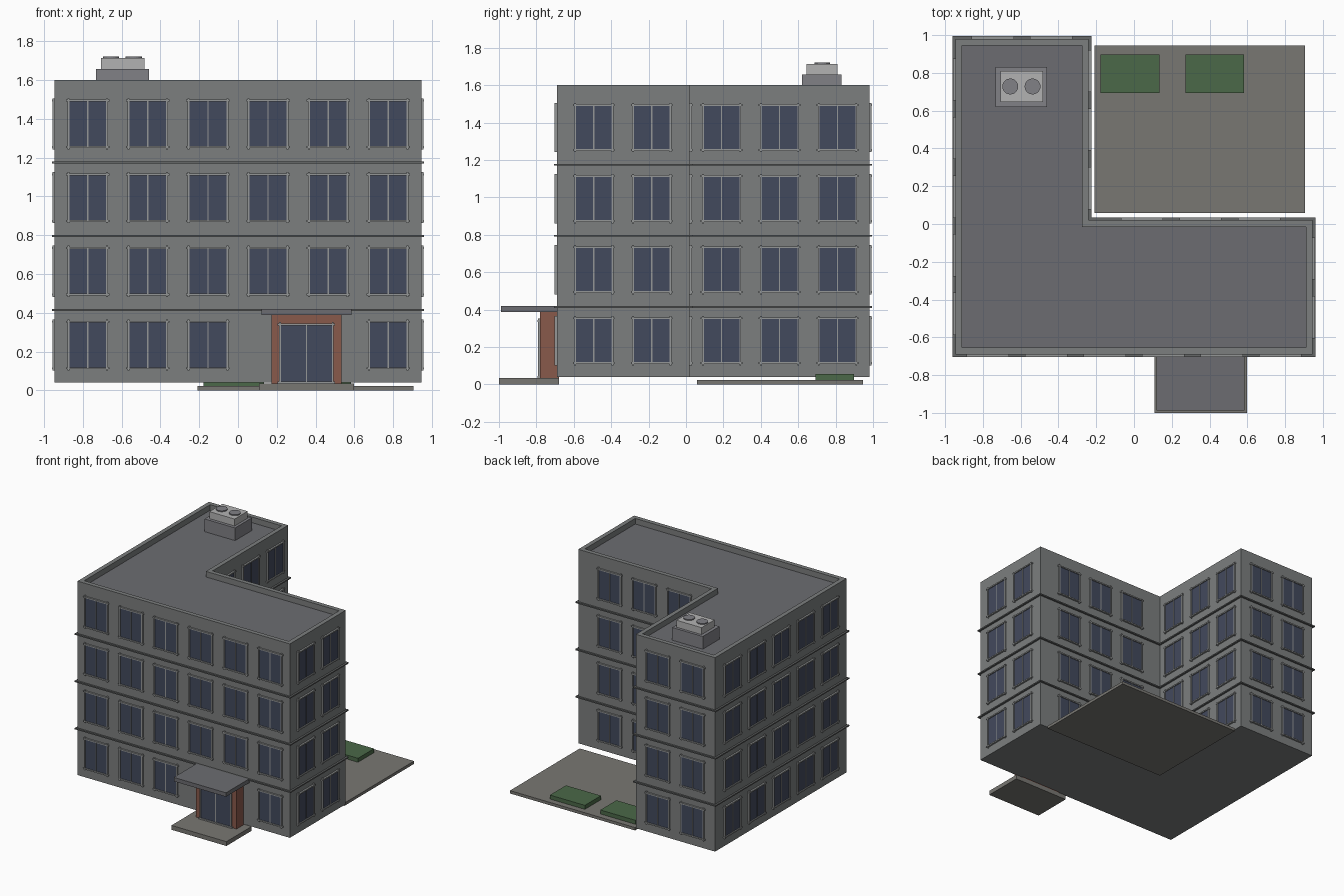
import bpy, bmesh, math
from mathutils import Matrix, Vector

if "Cube" in bpy.data.objects:
    bpy.data.objects.remove(bpy.data.objects["Cube"])


def mat(name, r, g, b):
    m = bpy.data.materials.new(name)
    m.diffuse_color = (r, g, b, 1)
    m.use_nodes = True
    m.node_tree.nodes["Principled BSDF"].inputs["Base Color"].default_value = m.diffuse_color
    return m


WALL = mat("wall_grey", .20, .21, .21)
ROOF = mat("roof_grey", .15, .152, .165)
TRIM = mat("trim_grey", .13, .135, .135)
GLASS = mat("glass_blue", .055, .068, .11)
FRAME = mat("frame_grey", .30, .31, .31)
BRICK = mat("portal_brown", .25, .10, .07)
PAVE = mat("paving", .19, .185, .17)
GREEN = mat("planting", .07, .14, .065)
METAL = mat("metal_grey", .45, .45, .45)
DUCT = mat("duct_grey", .22, .22, .24)


def finish(name, bm, material):
    bmesh.ops.recalc_face_normals(bm, faces=bm.faces)
    me = bpy.data.meshes.new(name)
    bm.to_mesh(me)
    bm.free()
    me.materials.append(material)
    ob = bpy.data.objects.new(name, me)
    bpy.context.collection.objects.link(ob)
    return ob


def add_box(bm, lo, hi, mx=Matrix()):
    lo, hi = Vector(lo), Vector(hi)
    m = mx @ Matrix.Translation((lo + hi) / 2) @ Matrix.Diagonal((*(hi - lo), 1))
    bmesh.ops.create_cube(bm, size=1, matrix=m)


def box(name, lo, hi, material):
    bm = bmesh.new()
    add_box(bm, lo, hi)
    return finish(name, bm, material)


# L-shaped outline, grown outward by o
X0, X1, XI = -.945, .945, -.24
Y0, Y1, YI = -.69, .98, .02


def outline(o):
    return [(X0 - o, Y0 - o), (X1 + o, Y0 - o), (X1 + o, YI + o),
            (XI + o, YI + o), (XI + o, Y1 + o), (X0 - o, Y1 + o)]


def slab(name, o, z0, z1, material):
    bm = bmesh.new()
    f = bm.faces.new([bm.verts.new((x, y, z0)) for x, y in outline(o)])
    g = bmesh.ops.extrude_face_region(bm, geom=[f])["geom"]
    bmesh.ops.translate(bm, vec=(0, 0, z1 - z0),
                        verts=[v for v in g if isinstance(v, bmesh.types.BMVert)])
    # extrude_face_region removes the source face: cap the bottom again if open
    bmesh.ops.holes_fill(bm, edges=[e for e in bm.edges if e.is_boundary])
    return finish(name, bm, material)


def ring(name, o_in, o_out, z0, z1, material):
    bm = bmesh.new()
    loops = [[bm.verts.new((x, y, z)) for x, y in outline(o)]
             for o, z in ((o_in, z0), (o_out, z0), (o_out, z1), (o_in, z1))]
    for k in range(4):
        a, b = loops[k], loops[(k + 1) % 4]
        for i in range(6):
            j = (i + 1) % 6
            bm.faces.new((a[i], a[j], b[j], b[i]))
    return finish(name, bm, material)


# Building body, roof, parapet and floor bands
slab("building_body", 0, .04, 1.545, WALL)
slab("roof_deck", -.03, 1.54, 1.555, ROOF)
ring("parapet", -.035, 0, 1.545, 1.60, WALL)
for k in range(3):
    z = .415 + .38 * k
    ring(f"floor_band_{k + 1}", -.005, .015, z - .005, z + .005, TRIM)


# Glazed opening: pane, four overlapping frame bars and a centre mullion
def opening(glass, frame, mx, x, z, w, h):
    a, b, e, t = w / 2, h / 2, .012, .005
    add_box(glass, (x - a, -.006, z - b), (x + a, .004, z + b), mx)
    for s in (-1, 1):
        add_box(frame, (x + s * a - t, -.012, z - b - e), (x + s * a + t, .003, z + b + e), mx)
        add_box(frame, (x - a - e, -.014, z + s * b - t), (x + a + e, .003, z + s * b + t), mx)
    add_box(frame, (x - .003, -.010, z - b), (x + .003, .003, z + b), mx)


# Windows: facade name, centre of the wall, turn about z, columns
FACADES = [("front", 0, Y0, 0, 6), ("right_end", X1, -.338, 90, 2),
           ("court_side", XI, .5, 90, 3), ("court_back", (XI + X1) / 2, YI, 180, 3),
           ("back_end", (X0 + XI) / 2, Y1, 180, 2), ("left", X0, (Y0 + Y1) / 2, -90, 5)]
for name, cx, cy, ang, n in FACADES:
    mx = Matrix.Translation((cx, cy, 0)) @ Matrix.Rotation(math.radians(ang), 4, 'Z')
    glass, frame = bmesh.new(), bmesh.new()
    for row in range(4):
        for col in range(n):
            if name == "front" and row == 0 and col in (3, 4):
                continue  # room for the entrance
            opening(glass, frame, mx, (col - (n - 1) / 2) * .31, .234 + .38 * row, .20, .24)
    finish(name + "_window_glass", glass, GLASS)
    finish(name + "_window_frames", frame, FRAME)

# Entrance: portal block, door, canopy and step
box("entrance_portal", (.172, -.78, .035), (.533, -.68, .388), BRICK)
glass, frame = bmesh.new(), bmesh.new()
opening(glass, frame, Matrix.Translation((0, -.78, 0)), .3525, .19, .272, .30)
finish("door_glass", glass, GLASS)
finish("door_frame", frame, FRAME)
box("entrance_canopy", (.12, -.988, .388), (.585, -.68, .42), ROOF)
box("entrance_step", (.108, -1, 0), (.597, -.68, .035), PAVE)

# Courtyard paving with two planters
box("courtyard", (-.208, .058, 0), (.905, .945, .023), PAVE)
for i, x in enumerate((-.177, .272)):
    box(f"planter_{i + 1}", (x, .693, .02), (x + .311, .897, .055), GREEN)

# Rooftop ventilation unit with two fans
box("vent_base", (-.732, .62, 1.55), (-.46, .832, 1.657), DUCT)
box("vent_unit", (-.706, .645, 1.655), (-.482, .81, 1.713), METAL)
for i, x in enumerate((-.655, -.537)):
    bm = bmesh.new()
    bmesh.ops.create_cone(bm, cap_ends=True, segments=24, radius1=.042, radius2=.042,
                          depth=.012, matrix=Matrix.Translation((x, .728, 1.715)))
    finish(f"fan_{i + 1}", bm, DUCT)
